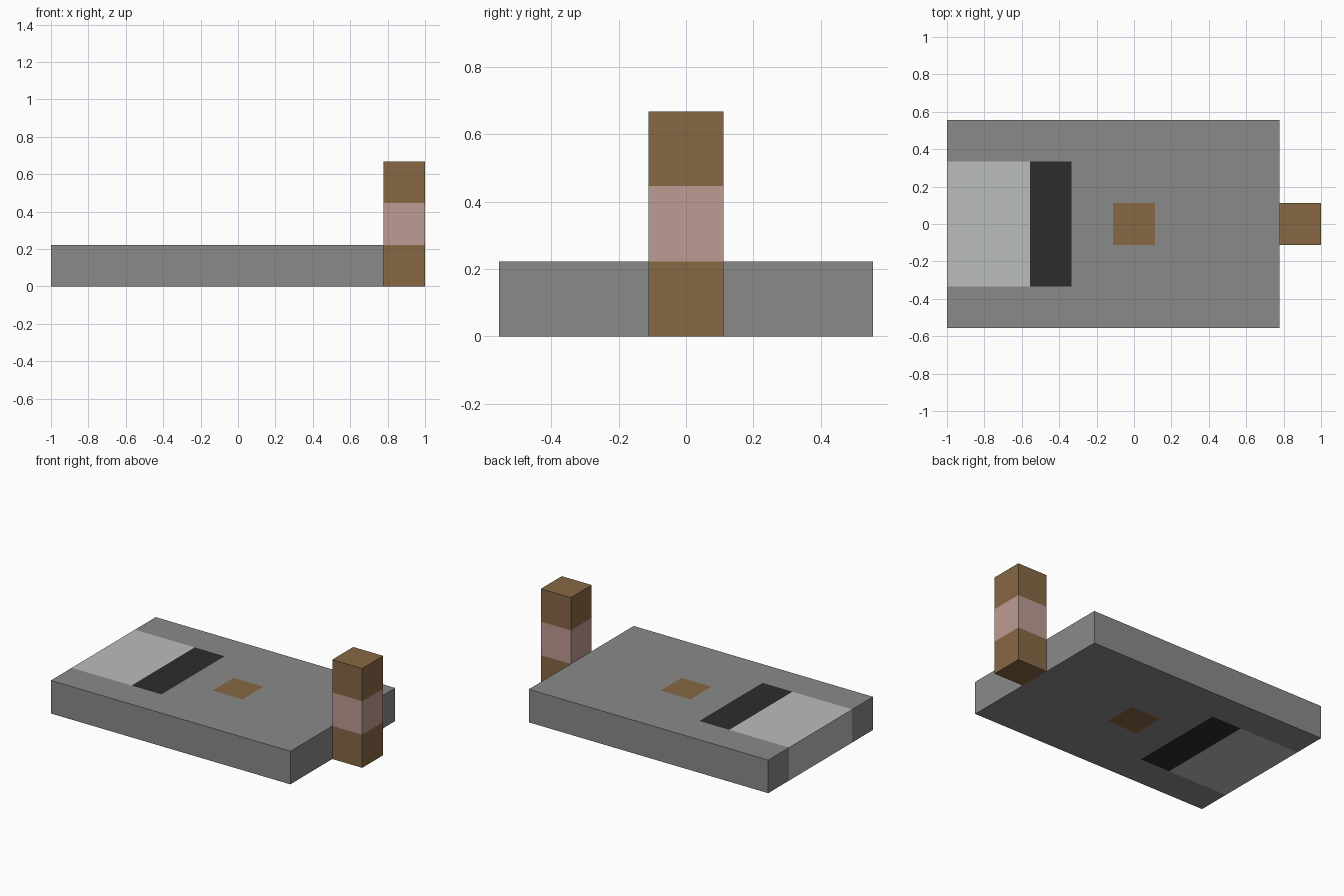
import bpy
import bmesh
from mathutils import Vector

cube = bpy.data.objects.get("Cube")
if cube:
    bpy.data.objects.remove(cube, do_unlink=True)


def material(name, rgb):
    mat = bpy.data.materials.new(name)
    mat.use_nodes = True
    color = (*rgb, 1)
    mat.diffuse_color = color
    mat.node_tree.nodes["Principled BSDF"].inputs["Base Color"].default_value = color
    return mat


grey = material("mid grey", (0.254, 0.254, 0.254))
light = material("light grey", (0.497, 0.509, 0.497))
dark = material("charcoal", (0.026, 0.026, 0.026))
brown = material("brown", (0.242, 0.138, 0.06))
pink = material("dusty pink", (0.515, 0.328, 0.292))


def cut_box(name, low, high, cuts, mats, rule):
    """Box sliced at (axis, position) cuts, each face coloured by a rule on its centre."""
    low, high = Vector(low), Vector(high)
    bm = bmesh.new()
    bmesh.ops.create_cube(bm, size=1)
    for v in bm.verts:
        v.co = (low + high) / 2 + v.co * (high - low)
    for axis, position in cuts:
        normal = Vector((0, 0, 0))
        normal[axis] = 1
        bmesh.ops.bisect_plane(bm, geom=bm.verts[:] + bm.edges[:] + bm.faces[:],
                               plane_co=normal * position, plane_no=normal)
    for face in bm.faces:
        face.material_index = rule(face.calc_center_median(), face.normal)
    mesh = bpy.data.meshes.new(name)
    bm.to_mesh(mesh)
    bm.free()
    for mat in mats:
        mesh.materials.append(mat)
    obj = bpy.data.objects.new(name, mesh)
    bpy.context.collection.objects.link(obj)
    return obj


LEFT_END, JOIN = -1, 0.778
HALF_BAND, HALF_PATCH = 0.335, 0.111
BAND_START, BAND_END = -0.556, -0.334


# Slab: light panel wrapping one end, dark band and small square, on top and underside
def slab_rule(c, n):
    if abs(n.y) > 0.5 or n.x > 0.5:
        return 0
    if abs(c.y) < HALF_BAND:
        if c.x < BAND_START:
            return 1
        if c.x < BAND_END:
            return 2
    return 3 if max(abs(c.x), abs(c.y)) < HALF_PATCH else 0


slab_cuts = [(0, x) for x in (BAND_START, BAND_END, -HALF_PATCH, HALF_PATCH)]
slab_cuts += [(1, s * y) for y in (HALF_BAND, HALF_PATCH) for s in (-1, 1)]
cut_box("slab", (LEFT_END, -0.556, 0), (JOIN, 0.556, 0.222), slab_cuts,
        [grey, light, dark, brown], slab_rule)

# Post: brown column with a pink middle third
cut_box("post", (JOIN, -HALF_PATCH, 0), (1, HALF_PATCH, 0.667),
        [(2, 0.222), (2, 0.447)], [brown, pink],
        lambda c, n: int(0.222 < c.z < 0.447))
